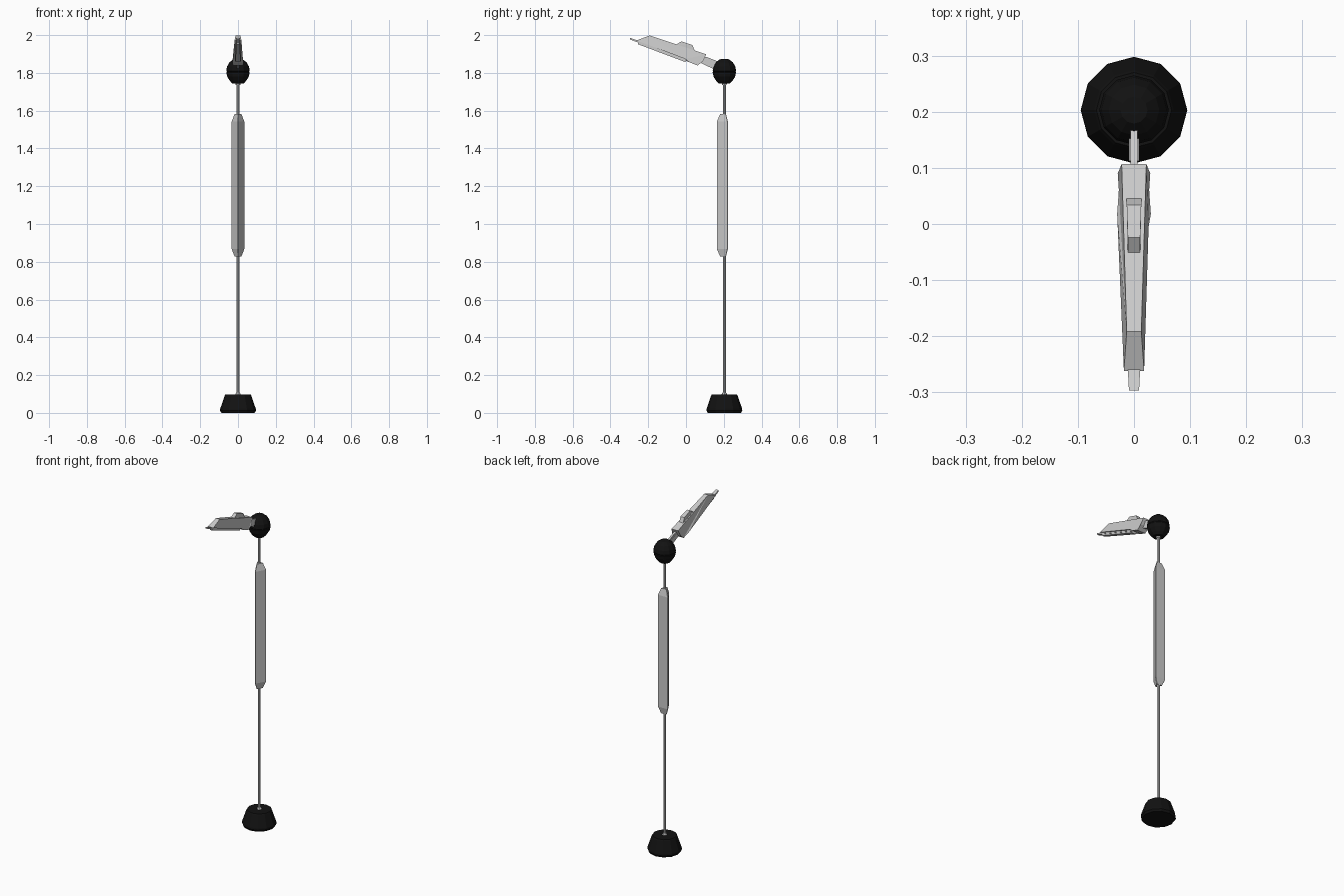
import bpy, bmesh
from math import sin, cos, pi, tau
from mathutils import Vector

if "Cube" in bpy.data.objects:
    bpy.data.objects.remove(bpy.data.objects["Cube"])

CY = 0.203  # y of the stand axis

black = bpy.data.materials.new("black_plastic")
black.diffuse_color = (0.006, 0.006, 0.006, 1)
black.use_nodes = True
black.node_tree.nodes["Principled BSDF"].inputs["Base Color"].default_value = black.diffuse_color


def finish(name, bm, mat=None, bevel=0):
    bmesh.ops.remove_doubles(bm, verts=bm.verts, dist=1e-5)
    bmesh.ops.recalc_face_normals(bm, faces=bm.faces)
    me = bpy.data.meshes.new(name)
    bm.to_mesh(me)
    bm.free()
    ob = bpy.data.objects.new(name, me)
    bpy.context.collection.objects.link(ob)
    if mat:
        me.materials.append(mat)
    if bevel:
        m = ob.modifiers.new("bevel", 'BEVEL')
        m.width, m.segments = bevel, 1
    return ob


def lathe(name, profile, sides, mat=None, start=pi / 2):
    """Stack of regular polygons (radius, z) around the stand axis."""
    bm = bmesh.new()
    rings = [[bm.verts.new((r * cos(start + tau * i / sides),
                            CY + r * sin(start + tau * i / sides), z))
              for i in range(sides)] for r, z in profile]
    for a, b in zip(rings, rings[1:]):
        for i in range(sides):
            j = (i + 1) % sides
            bm.faces.new((a[i], a[j], b[j], b[i]))
    bm.faces.new(rings[0])
    bm.faces.new(rings[-1])
    return finish(name, bm, mat)


def slab(name, pts, mat=None, bevel=0):
    """Side outline of (y, z, half width), mirrored across x = 0."""
    bm = bmesh.new()
    l, r = [[bm.verts.new((s * w, y, z)) for y, z, w in pts] for s in (-1, 1)]
    n = len(pts)
    for i in range(n):
        j = (i + 1) % n
        bm.faces.new((l[i], l[j], r[j], r[i]))
    caps = [bm.faces.new(l), bm.faces.new(r)]
    bmesh.ops.triangulate(bm, faces=caps)
    return finish(name, bm, mat, bevel)


# Weighted base, its collar and the pole
lathe("base", [(0.088, 0), (0.095, 0.012), (0.094, 0.022), (0.071, 0.09),
               (0.067, 0.097), (0.02, 0.097)], 12, black)
lathe("base_collar", [(0.014, 0.09), (0.014, 0.1), (0.009, 0.108)], 8)
lathe("pole", [(0.008, 0.09), (0.008, 1.78)], 8)

# Triangular grip with blunted corners and tapered ends
bm = bmesh.new()
rings = []
for r, z in ((0.022, 0.828), (0.041, 0.868), (0.041, 1.542), (0.022, 1.582)):
    corners = [Vector((r * cos(a), CY - 0.002 + r * sin(a), z))
               for a in (-pi / 2, pi / 6, 5 * pi / 6)]
    ring = []
    for i, c in enumerate(corners):
        for o in (corners[i - 1], corners[(i + 1) % 3]):
            ring.append(bm.verts.new(c.lerp(o, 0.05)))
    rings.append(ring)
for a, b in zip(rings, rings[1:]):
    for i in range(6):
        j = (i + 1) % 6
        bm.faces.new((a[i], a[j], b[j], b[i]))
bm.faces.new(rings[0])
bm.faces.new(rings[-1])
finish("grip", bm)

# Ball joint with a fine seam around the equator
lathe("ball_joint", [(0.03, 1.744), (0.044, 1.759), (0.057, 1.78), (0.062, 1.803),
                     (0.059, 1.806), (0.062, 1.81), (0.058, 1.834),
                     (0.045, 1.856), (0.024, 1.872), (0.01, 1.873)], 12, black)
lathe("ball_collar", [(0.012, 1.735), (0.014, 1.75)], 8)

# Tilted head: wedge body with narrower top
slab("head_body", [(-0.262, 1.972, 0.018), (-0.192, 1.998, 0.013),
                   (0.107, 1.898, 0.022), (0.09, 1.862, 0.029),
                   (0.061, 1.839, 0.027), (0.018, 1.856, 0.03),
                   (-0.005, 1.874, 0.026)])

# Raised switch on top of the head
slab("head_switch", [(-0.055, 1.948, 0.011), (-0.024, 1.967, 0.011),
                     (0.034, 1.947, 0.013), (0.048, 1.912, 0.013)])

# Thin plate below the head, projecting at the tip, with a lower rail
slab("head_plate", [(-0.297, 1.986, 0.009), (-0.26, 1.973, 0.011),
                    (0.005, 1.874, 0.017), (0.0, 1.864, 0.017),
                    (-0.26, 1.963, 0.011), (-0.297, 1.977, 0.009)])
slab("head_rail", [(-0.255, 1.963, 0.009), (0.002, 1.866, 0.014),
                   (-0.003, 1.857, 0.014), (-0.255, 1.952, 0.009)])

# Stem joining the head to the ball, with a wider hinge
slab("stem", [(0.085, 1.888, 0.006), (0.11, 1.884, 0.006), (0.176, 1.858, 0.006),
              (0.18, 1.82, 0.006), (0.14, 1.823, 0.006), (0.08, 1.852, 0.006)])
slab("hinge", [(0.112, 1.874, 0.009), (0.152, 1.858, 0.009),
               (0.15, 1.83, 0.009), (0.112, 1.846, 0.009)])
